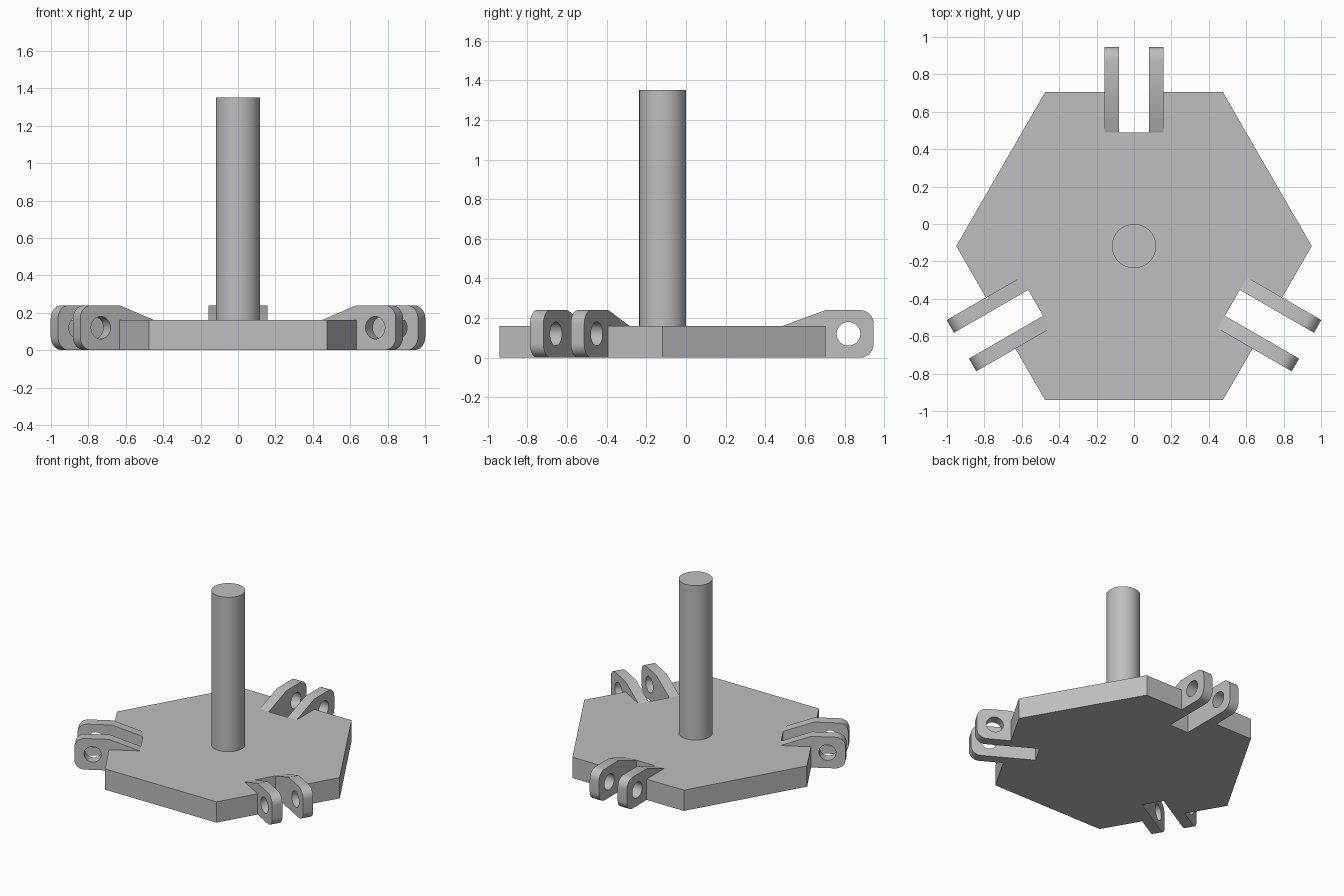
import bpy, bmesh, math
from mathutils import Matrix, Vector

if "Cube" in bpy.data.objects:
    bpy.data.objects.remove(bpy.data.objects["Cube"], do_unlink=True)

CENTRE = Matrix.Translation((0, -0.118, 0))
APOTHEM, THICK, TOP = 0.823, 0.16, 0.24       # plate size, lug height
SLOT, OUTER = 0.08, 0.158                     # inner and outer lug offsets
INNER, TIP, ROUND = 0.607, 1.065, 0.07        # radial extents of a lug
HOLE = (0.938, 0.12, 0.06)

grey = bpy.data.materials.new("grey_metal")
grey.use_nodes = True
grey.diffuse_color = (0.52, 0.52, 0.52, 1)
grey.node_tree.nodes["Principled BSDF"].inputs["Base Color"].default_value = (0.52, 0.52, 0.52, 1)


def arc(cx, cy, radius, start, end, steps):
    angles = [math.radians(start + (end - start) * i / steps) for i in range(steps + 1)]
    return [(cx + radius * math.cos(a), cy + radius * math.sin(a)) for a in angles]


def extrude(name, loops, depth, matrix):
    """Fill outline loops (later loops are holes), extrude and place them."""
    bm = bmesh.new()
    for loop in loops:
        verts = [bm.verts.new((x, y, 0)) for x, y in loop]
        for i, v in enumerate(verts):
            bm.edges.new((v, verts[i - 1]))
    bmesh.ops.triangle_fill(bm, edges=bm.edges[:], use_beauty=True, normal=Vector((0, 0, 1)))
    bmesh.ops.dissolve_limit(bm, angle_limit=0.01, verts=[], edges=bm.edges[:])
    result = bmesh.ops.extrude_face_region(bm, geom=bm.faces[:])
    moved = [g for g in result["geom"] if isinstance(g, bmesh.types.BMVert)]
    bmesh.ops.translate(bm, verts=moved, vec=(0, 0, depth))
    bmesh.ops.transform(bm, matrix=matrix, verts=bm.verts[:])
    bmesh.ops.recalc_face_normals(bm, faces=bm.faces[:])
    mesh = bpy.data.meshes.new(name)
    bm.to_mesh(mesh)
    bm.free()
    mesh.materials.append(grey)
    obj = bpy.data.objects.new(name, mesh)
    bpy.context.collection.objects.link(obj)
    bpy.ops.object.select_all(action="DESELECT")
    obj.select_set(True)
    bpy.context.view_layer.objects.active = obj
    bpy.ops.object.shade_smooth_by_angle(angle=math.radians(30))
    return obj


# Hexagonal plate with a slot in every second side
half_side = APOTHEM * math.tan(math.pi / 6)
side = [(half_side, APOTHEM), (SLOT, APOTHEM), (SLOT, INNER),
        (-SLOT, INNER), (-SLOT, APOTHEM), (-half_side, APOTHEM)]
outline = []
for k in range(3):
    turn = Matrix.Rotation(k * math.tau / 3, 2)
    outline += [tuple(turn @ Vector(p)) for p in side]
extrude("base_plate", [outline], THICK, CENTRE)

# Upright shaft
extrude("shaft", [arc(0, 0, 0.118, 0, 354.375, 63)], 1.35 - THICK,
        CENTRE @ Matrix.Translation((0, 0, THICK)))

# Pierced lugs flanking each slot
profile = [(INNER, THICK), (APOTHEM, THICK), (APOTHEM, 0)]
profile += arc(TIP - ROUND, ROUND, ROUND, -90, 0, 10)
profile += arc(TIP - ROUND, TOP - ROUND, ROUND, 0, 90, 10)
profile += [(APOTHEM, TOP)]
hole = arc(*HOLE, 0, 348.75, 31)
stand = Matrix.Rotation(math.pi / 2, 4, "X")   # profile height becomes z
for k, place in enumerate(("back", "right", "left")):
    spin = Matrix.Rotation(math.pi / 2 + k * math.tau / 3, 4, "Z")
    for label, offset in (("a", -SLOT), ("b", OUTER)):
        extrude(f"{place}_lug_{label}", [profile, hole], OUTER - SLOT,
                CENTRE @ spin @ Matrix.Translation((0, offset, 0)) @ stand)
